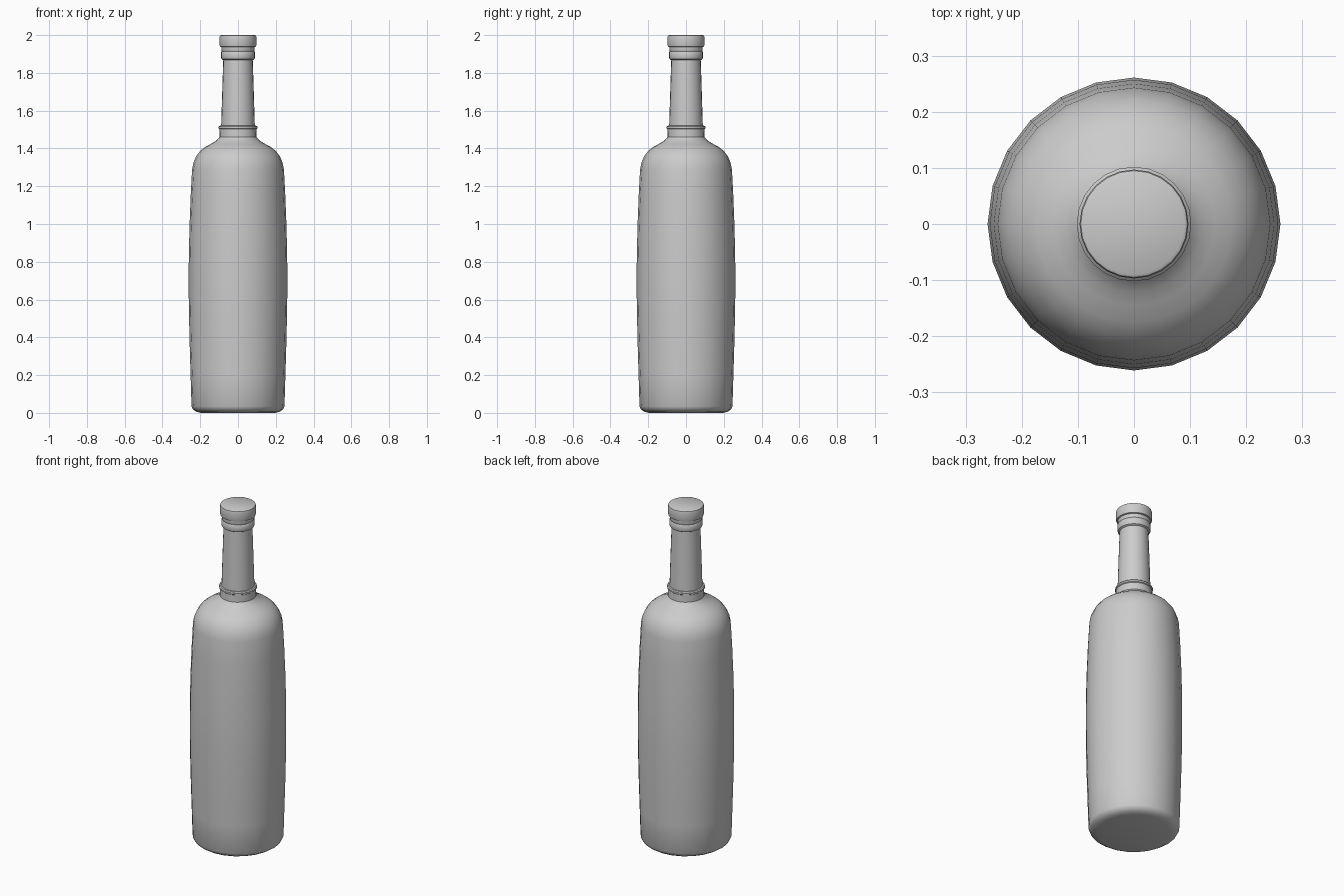
import bpy, bmesh, math

if "Cube" in bpy.data.objects:
    bpy.data.objects.remove(bpy.data.objects["Cube"])

SIDES = 24


def lathe(name, profile, angle=35):
    """Revolve (radius, z) points around z; radius 0 closes with a flat cap."""
    bm = bmesh.new()
    rings = []
    for r, z in profile:
        rings.append([bm.verts.new((r * math.cos(2 * math.pi * i / SIDES),
                                    r * math.sin(2 * math.pi * i / SIDES), z))
                      for i in range(SIDES)])
    for a, b in zip(rings, rings[1:]):
        for i in range(SIDES):
            j = (i + 1) % SIDES
            bm.faces.new((a[i], a[j], b[j], b[i]))
    bm.faces.new(rings[0][::-1])
    bm.faces.new(rings[-1])
    mesh = bpy.data.meshes.new(name)
    bm.to_mesh(mesh)
    bm.free()
    obj = bpy.data.objects.new(name, mesh)
    bpy.context.collection.objects.link(obj)
    bpy.ops.object.select_all(action='DESELECT')
    obj.select_set(True)
    bpy.context.view_layer.objects.active = obj
    bpy.ops.object.shade_smooth_by_angle(angle=math.radians(angle))
    return obj


# Bulging body with rounded base and shoulder
lathe("bottle_body", [
    (0.195, 0), (0.22, 0.006), (0.238, 0.018), (0.246, 0.034),
    (0.251, 0.2), (0.257, 0.4), (0.261, 0.62), (0.261, 0.78),
    (0.257, 0.98), (0.25, 1.16), (0.243, 1.29), (0.236, 1.325),
    (0.222, 1.358), (0.201, 1.386), (0.175, 1.407), (0.145, 1.423),
    (0.122, 1.437), (0.106, 1.45), (0.098, 1.46)])

# Collar, raised ring, tapered neck and stepped lip
lathe("neck", [
    (0.098, 1.46), (0.097, 1.502), (0.102, 1.506), (0.102, 1.515),
    (0.097, 1.52), (0.089, 1.521), (0.086, 1.62), (0.081, 1.78),
    (0.078, 1.868), (0.087, 1.873), (0.09, 1.88), (0.09, 1.908),
    (0.086, 1.914), (0.088, 1.92), (0.088, 1.936)])

# Stopper cap
lathe("cap", [
    (0.088, 1.936), (0.095, 1.939), (0.097, 1.945), (0.097, 1.99),
    (0.095, 1.997), (0.09, 2.0)])
